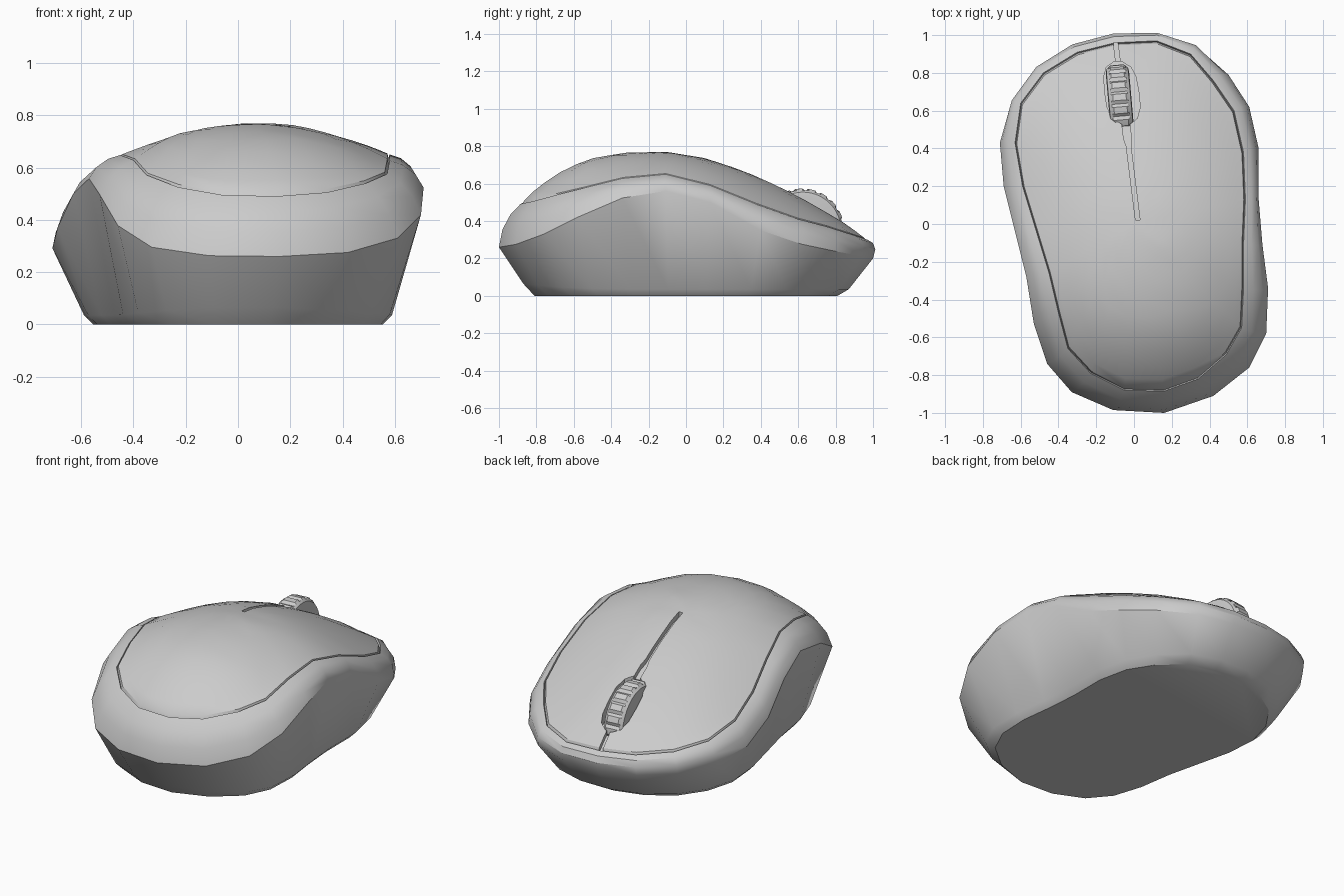
import bpy, bmesh, math

if "Cube" in bpy.data.objects:
    bpy.data.objects.remove(bpy.data.objects["Cube"])

# widest outline of the shell seen from above, and the matching lid seam
OUTLINE = [(-.11, 1), (.12, 1), (.33, .94), (.50, .79), (.61, .62), (.66, .40), (.66, .13), (.68, -.11),
           (.71, -.34), (.70, -.58), (.61, -.76), (.42, -.91), (.16, -1), (-.11, -.985), (-.33, -.89),
           (-.46, -.74), (-.53, -.53), (-.57, -.28), (-.63, -.04), (-.69, .20), (-.71, .43), (-.65, .64),
           (-.52, .82), (-.33, .94)]
SEAM = [(-.10, .96), (.12, .97), (.30, .90), (.42, .76), (.53, .60), (.58, .38), (.59, .13), (.58, -.11),
        (.58, -.34), (.57, -.55), (.49, -.69), (.34, -.82), (.16, -.885), (-.05, -.88), (-.23, -.79),
        (-.35, -.66), (-.40, -.47), (-.45, -.26), (-.52, -.03), (-.59, .20), (-.63, .43), (-.60, .64),
        (-.48, .80), (-.30, .91)]
# side profiles (y, z)
SIDE_EDGE = [(-1, .26), (-.91, .275), (-.76, .33), (-.58, .42), (-.36, .52), (-.11, .56), (.13, .50),
             (.40, .35), (.60, .28), (.79, .24), (1, .20)]
SEAM_EDGE = [(-.89, .49), (-.82, .505), (-.69, .54), (-.33, .63), (-.11, .65), (.13, .59), (.40, .48),
             (.60, .41), (.79, .36), (.97, .30)]
CROWN = [(-.89, .49), (-.81, .57), (-.70, .65), (-.53, .73), (-.33, .765), (-.11, .77), (.10, .735),
         (.30, .67), (.45, .605), (.60, .535), (.75, .45), (.86, .385), (.97, .30)]


def interp(pts, v):
    if v <= pts[0][0]:
        return pts[0][1]
    for (a, fa), (b, fb) in zip(pts, pts[1:]):
        if v <= b:
            return fa + (fb - fa) * (v - a) / (b - a)
    return pts[-1][1]


def edge_z(profile, x, y):
    # the left flank's hump sits further back than the right one
    shift = .17 * (1 - y * y) * min(1, max(0, -x * 3))
    return interp(profile, y + shift)


LEFT = [(y, x) for x, y in SEAM[13:] + SEAM[:1]]
RIGHT = [(y, x) for x, y in SEAM[12:0:-1]]


def lid_z(x, y):
    xl, xr = interp(LEFT, y), interp(RIGHT, y)
    u = min(1, max(0, (x - xl) / (xr - xl)))
    el, er = edge_z(SEAM_EDGE, xl, y), edge_z(SEAM_EDGE, xr, y)
    bulge = max(0, interp(CROWN, y) - (el + er) / 2)
    return el + (er - el) * u + bulge * (1 - (2 * u - 1) ** 2)


def loft(name, rings, tip=None):
    bm = bmesh.new()
    loops = [[bm.verts.new(p) for p in r] for r in rings]
    n = len(rings[0])
    for a, b in zip(loops, loops[1:]):
        for i in range(n):
            j = (i + 1) % n
            bm.faces.new((a[i], a[j], b[j], b[i]))
    bm.faces.new(loops[0][::-1])
    if tip:
        t = bm.verts.new(tip)
        for i in range(n):
            bm.faces.new((loops[-1][i], loops[-1][(i + 1) % n], t))
    else:
        bm.faces.new(loops[-1])
    # the winding is consistent, so only flip everything if it is inside out
    if bm.calc_volume(signed=True) < 0:
        bmesh.ops.reverse_faces(bm, faces=bm.faces[:])
    bm.normal_update()
    me = bpy.data.meshes.new(name)
    bm.to_mesh(me)
    bm.free()
    ob = bpy.data.objects.new(name, me)
    bpy.context.collection.objects.link(ob)
    return ob


def smooth(ob):
    bpy.ops.object.select_all(action='DESELECT')
    ob.select_set(True)
    bpy.context.view_layer.objects.active = ob
    bpy.ops.object.shade_smooth_by_angle(angle=math.radians(32))


# shell: base, flanks, rounded rim, seam groove, lid
contour = [(x, y, edge_z(SIDE_EDGE, x, y)) for x, y in OUTLINE]
seam = [(x, y, edge_z(SEAM_EDGE, x, y)) for x, y in SEAM]
rings = [
    [(x * .78, y * .81, 0) for x, y in OUTLINE],
    [(x * .83, y * .87, .035 + .03 * max(0, -y) ** 4) for x, y in OUTLINE],
    contour,
]
for t in (.35, .7):
    k = 1 + .1 * t * (1 - t)
    rings.append([((a[0] + (b[0] - a[0]) * t) * k, (a[1] + (b[1] - a[1]) * t) * k,
                   a[2] + (b[2] - a[2]) * t + .06 * t * (1 - t)) for a, b in zip(contour, seam)])
rings.append(seam)
rings.append([(x * .993, y * .993, z - .014) for x, y, z in seam])
for k in (.985, .93, .86, .76, .66, .56, .46, .36, .25, .12):
    rings.append([(x * k, y * k, lid_z(x * k, y * k)) for x, y in SEAM])
shell = loft("mouse_shell", rings, tip=(0, 0, lid_z(0, 0)))


# trenches that follow the lid along the slanted centre line
def line_x(y):
    return .02 - .125 * (y - .02)


def trench(name, widths, depth):
    secs = []
    for y, w in widths:
        x, z = line_x(y), lid_z(line_x(y), y)
        secs.append([(x - w, y, z - depth), (x + w, y, z - depth), (x + w, y, z + .1), (x - w, y, z + .1)])
    cutter = loft(name, secs)
    cutter.hide_render = True
    mod = shell.modifiers.new(name, 'BOOLEAN')
    mod.operation = 'DIFFERENCE'
    mod.object = cutter
    # keep the first solver result that leaves the shell whole
    for solver in ('MANIFOLD', 'EXACT', 'FLOAT'):
        mod.solver = solver
        bpy.context.view_layer.update()
        deps = bpy.context.evaluated_depsgraph_get()
        cut = bpy.data.meshes.new_from_object(shell.evaluated_get(deps))
        zs = [v.co.z for v in cut.vertices]
        if len(zs) > len(shell.data.vertices) and max(zs) - min(zs) > .7:
            shell.data = cut
            break
    shell.modifiers.remove(mod)
    bpy.data.objects.remove(cutter)


slit = [(.02 + .94 * i / 24, .021 if .43 < .02 + .94 * i / 24 < .56 else .012) for i in range(25)]
trench("button_slit_cutter", slit, .03)
trench("wheel_slot_cutter", [(.53, .025), (.56, .065), (.62, .088), (.70, .09), (.78, .085), (.83, .065),
                             (.86, .02)], .075)
smooth(shell)

# scroll wheel with ribbed tread
R, TEETH = .222, 20
wheel_rings = []
for w, f, rib in ((-.062, .82, 0), (-.058, .92, 0), (-.045, .965, 0), (-.035, .985, 1), (.035, .985, 1),
                  (.045, .965, 0), (.058, .92, 0), (.062, .82, 0)):
    ring = []
    for i in range(TEETH * 4):
        a = math.tau * i / (TEETH * 4)
        r = R * (f + (rib * (.02 if i % 4 < 3 else -.04)))
        ring.append((w, r * math.cos(a), r * math.sin(a)))
    wheel_rings.append(ring)
wheel = loft("scroll_wheel", wheel_rings)
wheel.location = (line_x(.69) - .008, .62, .35)
wheel.rotation_euler = (0, 0, math.radians(5))
smooth(wheel)
